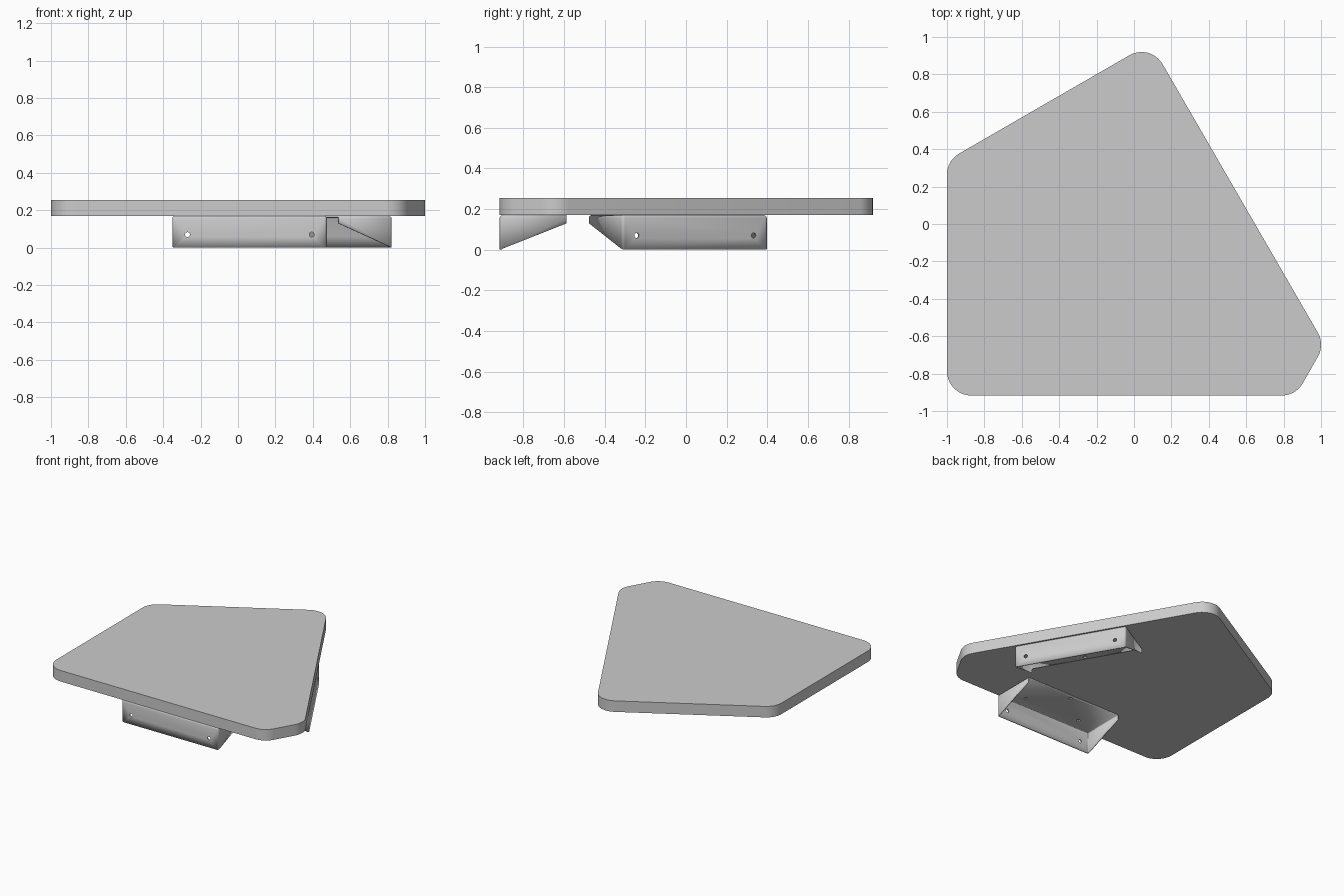
import bpy, bmesh
from math import radians, pi, cos, sin, tan
from mathutils import Vector, Matrix

if "Cube" in bpy.data.objects:
    bpy.data.objects.remove(bpy.data.objects["Cube"])


def add_object(name, bm):
    bmesh.ops.recalc_face_normals(bm, faces=bm.faces)
    mesh = bpy.data.meshes.new(name)
    bm.to_mesh(mesh)
    bm.free()
    ob = bpy.data.objects.new(name, mesh)
    bpy.context.collection.objects.link(ob)
    return ob


def smooth(ob):
    bpy.ops.object.select_all(action='DESELECT')
    ob.select_set(True)
    bpy.context.view_layer.objects.active = ob
    bpy.ops.object.shade_smooth_by_angle(angle=radians(31))


def rounded(corners, r, steps=10):
    """Round every corner of a counter-clockwise convex outline."""
    out = []
    n = len(corners)
    for i in range(n):
        p = Vector(corners[i])
        a = (p - Vector(corners[i - 1])).normalized()
        b = (Vector(corners[(i + 1) % n]) - p).normalized()
        turn = abs(a.angle(b))
        start = p - a * r * tan(turn / 2)
        normal = Vector((-a.y, a.x))
        centre = start + normal * r
        for k in range(steps + 1):
            t = turn * k / steps
            out.append(centre - normal * r * cos(t) + a * r * sin(t))
    return out


# Five-sided top board with rounded corners
Z0, Z1 = 0.17, 0.255
outline = [(-1, -0.917), (0.865, -0.917), (1.02, -0.645), (0.088, 0.967), (-1, 0.339)]
bm = bmesh.new()
face = bm.faces.new([bm.verts.new((p.x, p.y, Z0)) for p in rounded(outline, 0.13)])
top = bmesh.ops.extrude_face_region(bm, geom=[face])['geom']
bmesh.ops.translate(bm, vec=(0, 0, Z1 - Z0),
                    verts=[v for v in top if isinstance(v, bmesh.types.BMVert)])
smooth(add_object("top_board", bm))

# Folded sheet bracket: local x along the edge, y inward from the face
HALF, DEPTH, LIP = 0.413, 0.33, 0.13


def bracket(name, location, angle):
    bm = bmesh.new()
    side = {}
    for s in (-1, 1):
        side[s] = [bm.verts.new((s * HALF, y, z)) for y, z in
                   ((0, 0), (0, Z0), (DEPTH, Z0), (DEPTH, LIP))]
        bm.faces.new(side[s])
    l, r = side[-1], side[1]
    bm.faces.new((l[0], r[0], r[1], l[1]))
    bm.faces.new((l[1], r[1], r[2], l[2]))
    bmesh.ops.recalc_face_normals(bm, faces=bm.faces)
    # Make sure the sheet faces outward so thickness grows inward
    bm.faces.ensure_lookup_table()
    bm.normal_update()
    if bm.faces[3].normal.z < 0:
        bmesh.ops.reverse_faces(bm, faces=bm.faces)
    folds = [e for e in bm.edges if len(e.link_faces) == 2]
    bmesh.ops.bevel(bm, geom=folds, offset=0.014, segments=3, profile=0.5, affect='EDGES')
    mesh = bpy.data.meshes.new(name)
    bm.to_mesh(mesh)
    bm.free()
    ob = bpy.data.objects.new(name, mesh)
    bpy.context.collection.objects.link(ob)
    place = Matrix.Translation(location) @ Matrix.Rotation(angle, 4, 'Z')
    ob.matrix_world = place
    solid = ob.modifiers.new("sheet_thickness", 'SOLIDIFY')
    solid.thickness, solid.offset = 0.009, -1

    # Screw holes: two in the face, three in the upper flange
    cut = bmesh.new()
    turn = Matrix.Rotation(pi / 2, 4, 'X')
    holes = [Matrix.Translation((s * 0.332, 0, 0.07)) @ turn for s in (-1, 1)]
    holes += [Matrix.Translation((x, y, Z0)) for x, y in
              ((-0.238, 0.10), (0.238, 0.10), (0, 0.30))]
    for m in holes:
        bmesh.ops.create_cone(cut, cap_ends=True, segments=20, radius1=0.013,
                              radius2=0.013, depth=0.06, matrix=m)
    cutter = add_object(name + "_hole_cutter", cut)
    cutter.matrix_world = place
    cutter.hide_render = True
    cutter.hide_set(True)
    boolean = ob.modifiers.new("screw_holes", 'BOOLEAN')
    boolean.operation, boolean.solver, boolean.object = 'DIFFERENCE', 'EXACT', cutter
    smooth(ob)


bracket("front_bracket", (0.062, -0.917, 0), 0)
bracket("side_bracket", (0.619, 0.045, 0), radians(120))
